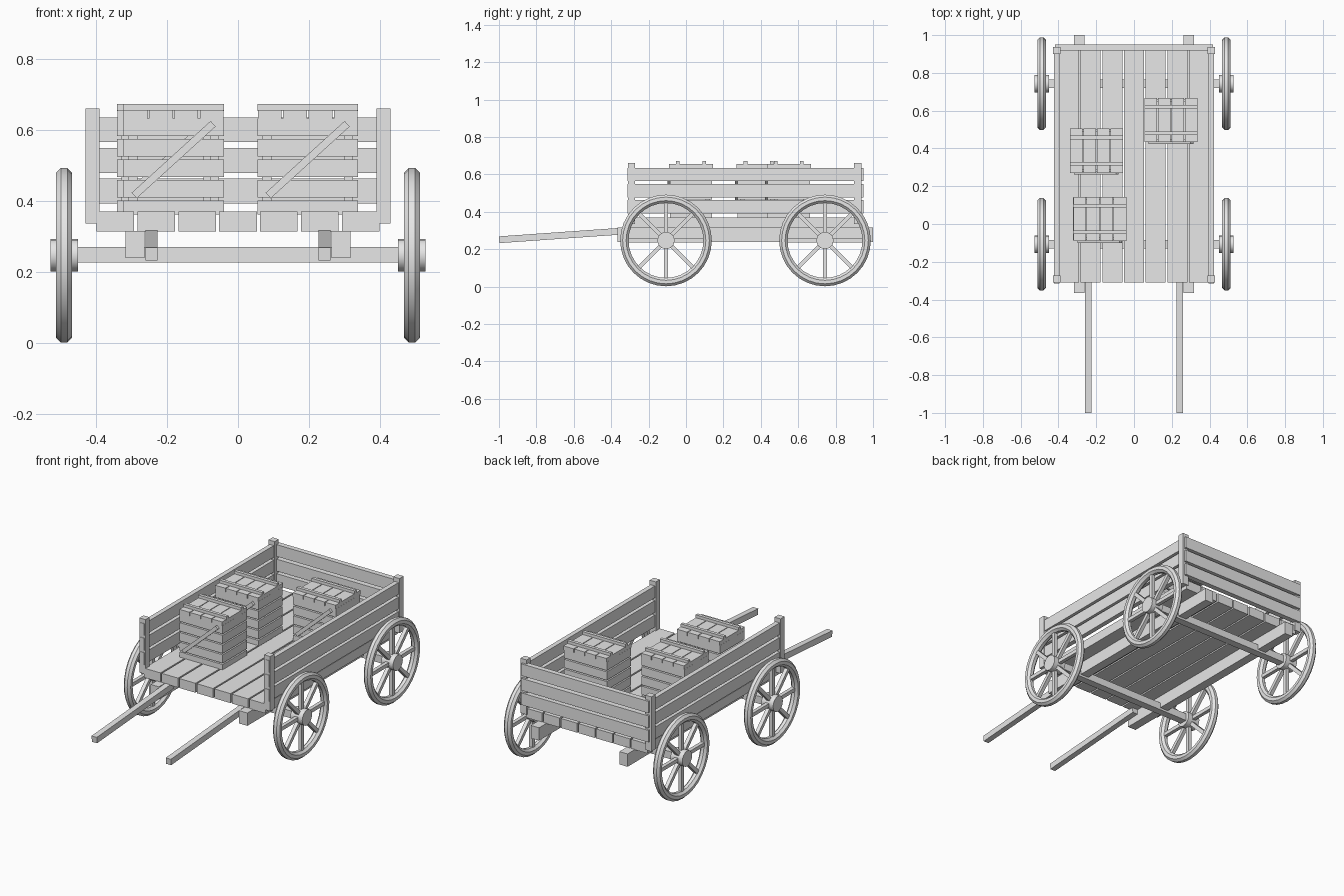
import bpy
import bmesh
import math
from mathutils import Matrix, Vector

cube = bpy.data.objects.get("Cube")
if cube:
    bpy.data.objects.remove(cube, do_unlink=True)

grey = bpy.data.materials.new("plain grey")
grey.use_nodes = True
grey.diffuse_color = (0.8, 0.8, 0.8, 1)
grey.node_tree.nodes["Principled BSDF"].inputs["Base Color"].default_value = (0.8, 0.8, 0.8, 1)


def finish(name, bm, smooth=False):
    bmesh.ops.recalc_face_normals(bm, faces=bm.faces)
    mesh = bpy.data.meshes.new(name)
    bm.to_mesh(mesh)
    bm.free()
    mesh.materials.append(grey)
    obj = bpy.data.objects.new(name, mesh)
    bpy.context.collection.objects.link(obj)
    if smooth:
        bpy.ops.object.select_all(action="DESELECT")
        obj.select_set(True)
        bpy.context.view_layer.objects.active = obj
        bpy.ops.object.shade_smooth_by_angle(angle=math.radians(30))
    return obj


def add_box(bm, x, y, z, turn=Matrix()):
    """Box from (low, high) ranges, turned about its own centre."""
    ranges = (x, y, z)
    centre = Vector([(a + b) / 2 for a, b in ranges])
    size = Vector([b - a for a, b in ranges])
    bmesh.ops.create_cube(bm, size=1, matrix=Matrix.Translation(centre) @ turn @ Matrix.Diagonal(size).to_4x4())


def box(name, x, y, z, turn=Matrix()):
    bm = bmesh.new()
    add_box(bm, x, y, z, turn)
    return finish(name, bm)


def span(centre, width):
    return (centre - width / 2, centre + width / 2)


# Floor planks
for i in range(7):
    box(f"floor_plank_{i + 1}", span((i - 3) * 0.115, 0.106), (-0.31, 0.93), (0.314, 0.37))

BOARDS = [(0.565, 0.635), (0.478, 0.549), (0.392, 0.463)]
SHAFT_TILT = math.atan(0.07)

for side, s in (("left", 1), ("right", -1)):
    # Corner posts and side boards
    for end, y in (("front", -0.292), ("back", 0.918)):
        box(f"{side}_{end}_post", span(s * 0.409, 0.04), span(y, 0.038), (0.336, 0.66))
    for i, z in enumerate(BOARDS):
        box(f"{side}_board_{i + 1}", span(s * 0.409, 0.028), (-0.314, 0.935), z)
    # Lengthwise beam and pulling shaft
    box(f"{side}_beam", span(s * 0.29, 0.054), (-0.365, 1.0), (0.24, 0.316))
    box(f"{side}_shaft", span(s * 0.243, 0.034), (-0.999, -0.28), span(0.276, 0.036),
        Matrix.Rotation(SHAFT_TILT, 4, "X"))

# Tailboard
for i, z in enumerate(BOARDS):
    box(f"back_board_{i + 1}", (-0.418, 0.418), (0.918, 0.949), z)

WHEEL_Z, RIM_MID, RIM_HALF = 0.247, 0.2225, 0.0225


def wheel(name, x, y):
    centre = Matrix.Translation((x, y, WHEEL_Z))
    # Rim: octagonal section spun around the axle
    bm = bmesh.new()
    section = Matrix.Translation((0, 0, RIM_MID)) @ Matrix.Rotation(math.pi / 2, 4, "X") @ Matrix.Rotation(math.pi / 8, 4, "Z")
    bmesh.ops.create_circle(bm, segments=8, radius=RIM_HALF / math.cos(math.pi / 8), matrix=section)
    bmesh.ops.spin(bm, geom=bm.verts[:] + bm.edges[:], axis=(1, 0, 0), cent=(0, 0, 0),
                   angle=math.tau, steps=32, use_merge=True)
    bmesh.ops.remove_doubles(bm, verts=bm.verts, dist=0.0005)
    bm.transform(centre)
    finish(f"{name}_rim", bm, smooth=True)
    # Four bars through the middle make eight spokes
    bm = bmesh.new()
    for i in range(4):
        add_box(bm, span(0, 0.022), span(0, 0.022), span(0, 0.42), Matrix.Rotation(i * math.pi / 4, 4, "X"))
    bm.transform(centre)
    finish(f"{name}_spokes", bm)
    # Hub
    bm = bmesh.new()
    bmesh.ops.create_cone(bm, cap_ends=True, segments=16, radius1=0.046, radius2=0.046, depth=0.078,
                          matrix=centre @ Matrix.Rotation(math.pi / 2, 4, "Y"))
    finish(f"{name}_hub", bm, smooth=True)


for end, y in (("front", -0.107), ("back", 0.743)):
    box(f"{end}_axle", (-0.46, 0.46), span(y, 0.045), (0.227, 0.271))
    for side, s in (("left", 1), ("right", -1)):
        wheel(f"{end}_{side}_wheel", s * 0.489, y)


def crate(name, x, y):
    half_x, half_y, thick = 0.141, 0.113, 0.014
    # Slatted walls
    bm = bmesh.new()
    for row in range(5):
        top = 0.632 - row * 0.0577
        z = (max(top - 0.05, 0.362), top)
        for s in (-1, 1):
            add_box(bm, span(x, 2 * half_x), span(y + s * (half_y - thick / 2), thick), z)
            add_box(bm, span(x + s * (half_x - thick / 2), thick), span(y, 2 * (half_y - thick)), z)
    finish(f"{name}_walls", bm)
    # Inner corner posts
    bm = bmesh.new()
    for sx in (-1, 1):
        for sy in (-1, 1):
            add_box(bm, span(x + sx * 0.115, 0.026), span(y + sy * 0.088, 0.024), (0.365, 0.632))
    finish(f"{name}_corner_posts", bm)
    # Lid slats with two battens across
    bm = bmesh.new()
    for i in range(4):
        add_box(bm, span(x + (i - 1.5) * 0.0713, 0.067), span(y, 0.234), (0.632, 0.655))
    for s in (-1, 1):
        add_box(bm, span(x, 2 * half_x), span(y + s * 0.07, 0.019), (0.653, 0.672))
    finish(f"{name}_lid", bm)
    # Diagonal brace on the front
    box(f"{name}_brace", span(x, 0.3), span(y - half_y - 0.006, 0.016), span(0.516, 0.021),
        Matrix.Rotation(-math.atan2(0.2, 0.22), 4, "Y"))


crate("front_right_crate", -0.181, 0.027)
crate("middle_right_crate", -0.199, 0.388)
crate("back_left_crate", 0.196, 0.55)
